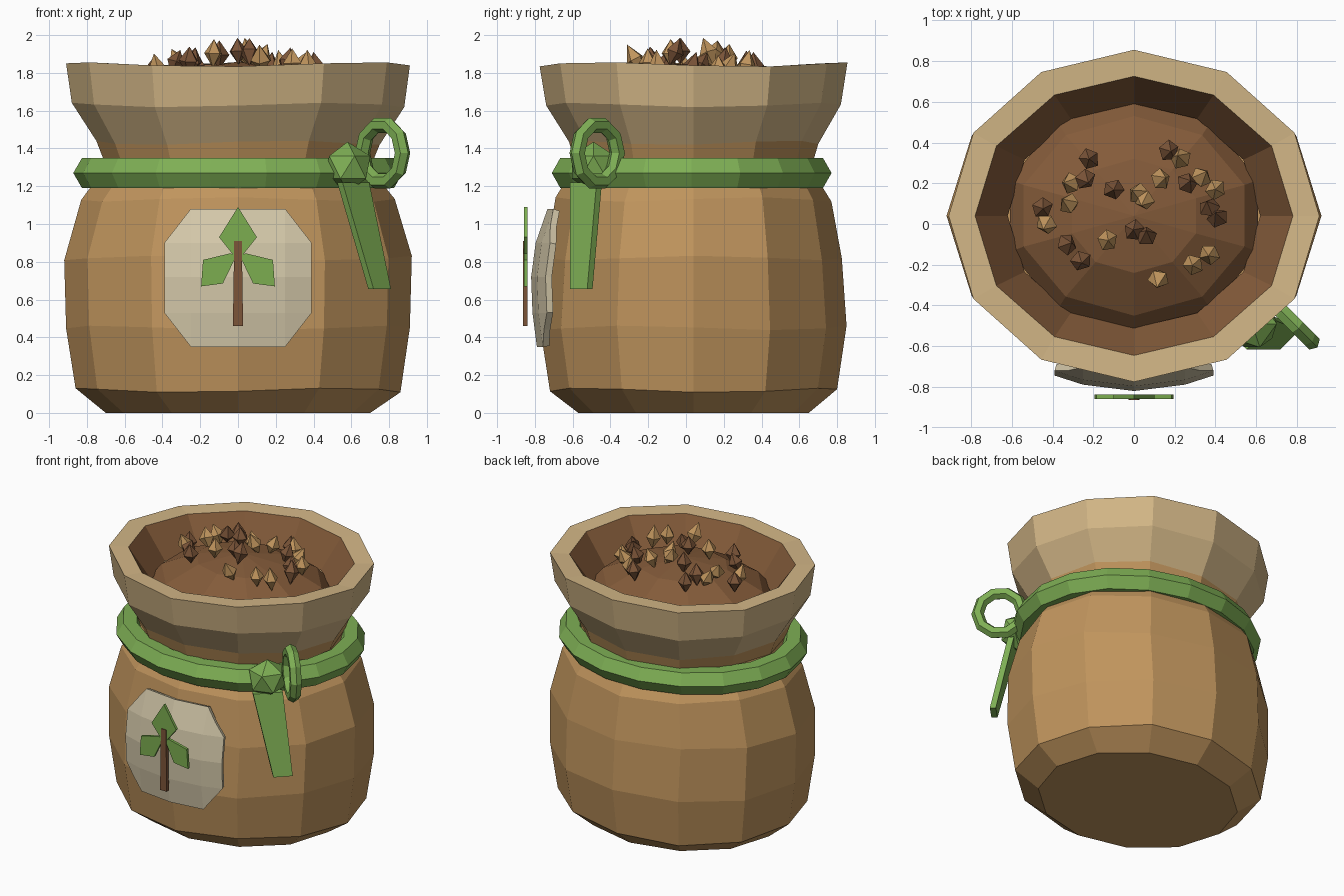
import bpy, bmesh, random
from math import sin, cos, pi, tau
from mathutils import Matrix, Vector

random.seed(4)
start_cube = bpy.data.objects.get("Cube")
if start_cube:
    bpy.data.objects.remove(start_cube)


def material(name, color):
    mat = bpy.data.materials.new(name)
    mat.use_nodes = True
    mat.diffuse_color = (*color, 1)
    shader = mat.node_tree.nodes["Principled BSDF"]
    shader.inputs["Base Color"].default_value = (*color, 1)
    shader.inputs["Roughness"].default_value = 0.9
    return mat


cloth = material("sack tan", (0.53, 0.30, 0.11))
collar = material("collar beige", (0.65, 0.47, 0.24))
soil = material("soil brown", (0.23, 0.105, 0.042))
ribbon = material("ribbon green", (0.21, 0.43, 0.09))
linen = material("patch cream", (0.66, 0.58, 0.40))
leaf = material("leaf green", (0.20, 0.42, 0.08))
bark = material("stem brown", (0.20, 0.09, 0.04))


def finish(bm, name, *mats):
    bmesh.ops.recalc_face_normals(bm, faces=bm.faces)
    mesh = bpy.data.meshes.new(name)
    bm.to_mesh(mesh)
    bm.free()
    for mat in mats:
        mesh.materials.append(mat)
    obj = bpy.data.objects.new(name, mesh)
    bpy.context.collection.objects.link(obj)
    return obj


def lathe(bm, rings, sides, wobble=0.0):
    """Stack elliptical rings (rx, ry, z, material index of the band above)."""
    previous = None
    loops = []
    for rx, ry, z, index in rings:
        loop = []
        for i in range(sides):
            a = tau * i / sides
            loop.append(bm.verts.new((rx * sin(a), 0.04 + ry * cos(a),
                                      z + wobble * sin(3 * a + 4 * z) * (z > 0))))
        if previous:
            for i in range(sides):
                j = (i + 1) % sides
                face = bm.faces.new((previous[i], previous[j], loop[j], loop[i]))
                face.material_index = band
        previous, band = loop, index
        loops.append(loop)
    return loops


def torus(name, mat, major_x, major_y, minor, count, matrix):
    bm = bmesh.new()
    loops = []
    for i in range(count):
        a = tau * i / count
        loops.append([bm.verts.new(((major_x + minor * cos(b)) * cos(a),
                                    (major_y + minor * cos(b)) * sin(a),
                                    minor * sin(b)))
                      for b in (tau * k / 6 for k in range(6))])
    for i in range(count):
        one, two = loops[i], loops[(i + 1) % count]
        for k in range(6):
            bm.faces.new((one[k], two[k], two[k - 1], one[k - 1]))
    bm.transform(matrix)
    return finish(bm, name, mat)


def plate(name, mat, outline, y, depth):
    """Extrude an (x, z) outline backwards from y."""
    bm = bmesh.new()
    face = bm.faces.new([bm.verts.new((x, y, z)) for x, z in outline])
    moved = bmesh.ops.extrude_face_region(bm, geom=[face])["geom"]
    bmesh.ops.translate(bm, vec=(0, depth, 0),
                        verts=[v for v in moved if isinstance(v, bmesh.types.BMVert)])
    return finish(bm, name, mat)


# Sack body, flared collar, rim and brown lining
bm = bmesh.new()
loops = lathe(bm, [
    (0.70, 0.61, 0.00, 0), (0.86, 0.76, 0.12, 0), (0.91, 0.81, 0.45, 0),
    (0.92, 0.785, 0.82, 0), (0.83, 0.73, 1.13, 0), (0.73, 0.65, 1.26, 0),
    (0.71, 0.63, 1.33, 0), (0.75, 0.66, 1.43, 1), (0.88, 0.78, 1.63, 1),
    (0.91, 0.815, 1.845, 1), (0.78, 0.685, 1.84, 2), (0.62, 0.55, 1.62, 2),
], 12, 0.012)
bm.faces.new(loops[0])
finish(bm, "sack", cloth, collar, soil)


# Shallow mound of soil
def soil_height(r):
    return 1.86 - 0.5 * r * r


bm = bmesh.new()
loops = lathe(bm, [(0.64, 0.57, 1.60, 0), (0.57, 0.49, 1.69, 0),
                   (0.32, 0.28, soil_height(0.32), 0)], 10)
tip = bm.verts.new((0, 0.04, soil_height(0)))
top = loops[-1]
for i in range(len(top)):
    bm.faces.new((top[i - 1], top[i], tip))
finish(bm, "soil_mound", soil)

# Crumbs scattered on the soil
light_spots = [(-.31, .2), (-.32, .1), (-.43, 0), (-.13, -.08), (.02, .15), (.05, .12),
               (.13, .22), (.23, .32), (.33, .23), (.4, .17), (.12, -.27), (.29, -.2),
               (.37, -.15)]
dark_spots = [(-.22, .32), (-.45, .08), (-.33, -.1), (-.26, -.18), (-.1, .17), (.06, -.06),
              (.17, .36), (.26, .2), (.37, .08), (.41, .03), (-.24, .22), (0, -.03)]
for label, mat, spots in (("light", cloth, light_spots), ("dark", bark, dark_spots)):
    bm = bmesh.new()
    for x, y in spots:
        spin = Matrix.Rotation(random.uniform(0, tau), 4, "Z")
        tilt = Matrix.Rotation(random.uniform(-0.6, 0.6), 4, "X")
        z = soil_height(Vector((x, y)).length) + 0.055
        size = Matrix.Diagonal((0.055, 0.05, random.uniform(0.07, 0.09), 1))
        bmesh.ops.create_uvsphere(bm, u_segments=5, v_segments=2, radius=1,
                                  matrix=Matrix.Translation((x, y, z)) @ spin @ tilt @ size)
    finish(bm, label + "_crumbs", mat)

# Tied band, bow loop, knot and hanging tail
torus("neck_band", ribbon, 0.78, 0.66, 0.092, 18, Matrix.Translation((0, 0.03, 1.27)))
stand = Matrix.Rotation(-pi / 4, 4, "Z") @ Matrix.Rotation(pi / 2, 4, "X")
torus("bow_loop", ribbon, 0.15, 0.155, 0.042, 10,
      Matrix.Translation((0.765, -0.47, 1.375)) @ stand)

bm = bmesh.new()
bmesh.ops.create_icosphere(bm, subdivisions=1, radius=0.135,
                           matrix=Matrix.Translation((0.58, -0.49, 1.3)))
finish(bm, "bow_knot", ribbon)

bm = bmesh.new()
bmesh.ops.create_cube(bm, size=1)
side, out = Vector((1, 1, 0)).normalized(), Vector((1, -1, 0)).normalized()
for v in bm.verts:
    upper = v.co.z > 0
    middle = Vector((0.61, -0.53, 1.22)) if upper else Vector((0.75, -0.555, 0.655))
    v.co = middle + side * v.co.x * (0.2 if upper else 0.13) + out * v.co.y * 0.04
finish(bm, "bow_tail", ribbon)

# Curved patch with cut corners
xs = [-0.39, -0.25, 0, 0.25, 0.39]
zs = [0.35, 0.53, 0.72, 0.90, 1.08]
bm = bmesh.new()
grid = []
for i, x in enumerate(xs):
    column = []
    for k, z in enumerate(zs):
        px, pz = x, z
        if i in (0, 4) and k in (0, 4):
            px, pz = x * 0.82, z + (0.09 if k == 0 else -0.09)
        y = -0.82 + 0.5 * px * px + (0.6 if pz > 0.7 else 0.25) * (pz - 0.7) ** 2
        column.append(bm.verts.new((px, y, pz)))
    grid.append(column)
for i in range(4):
    for k in range(4):
        bm.faces.new((grid[i][k], grid[i + 1][k], grid[i + 1][k + 1], grid[i][k + 1]))
patch = finish(bm, "front_patch", linen)
thick = patch.modifiers.new("thickness", "SOLIDIFY")
thick.thickness = 0.035
thick.offset = -1 if patch.data.polygons[0].normal.y < 0 else 1

# Sprout emblem
plate("top_leaf", leaf, [(0, 1.09), (0.1, 0.93), (0.02, 0.83), (-0.02, 0.83), (-0.1, 0.93)],
      -0.858, 0.02)
side_leaf = [(0.01, 0.83), (0.04, 0.845), (0.185, 0.81), (0.195, 0.67), (0.08, 0.685)]
for label, s in (("left", 1), ("right", -1)):
    plate(label + "_leaf", leaf, [(s * x, z) for x, z in side_leaf], -0.858, 0.02)
plate("stem", bark, [(-0.027, 0.46), (0.027, 0.46), (0.02, 0.91), (-0.02, 0.91)], -0.863, 0.025)
